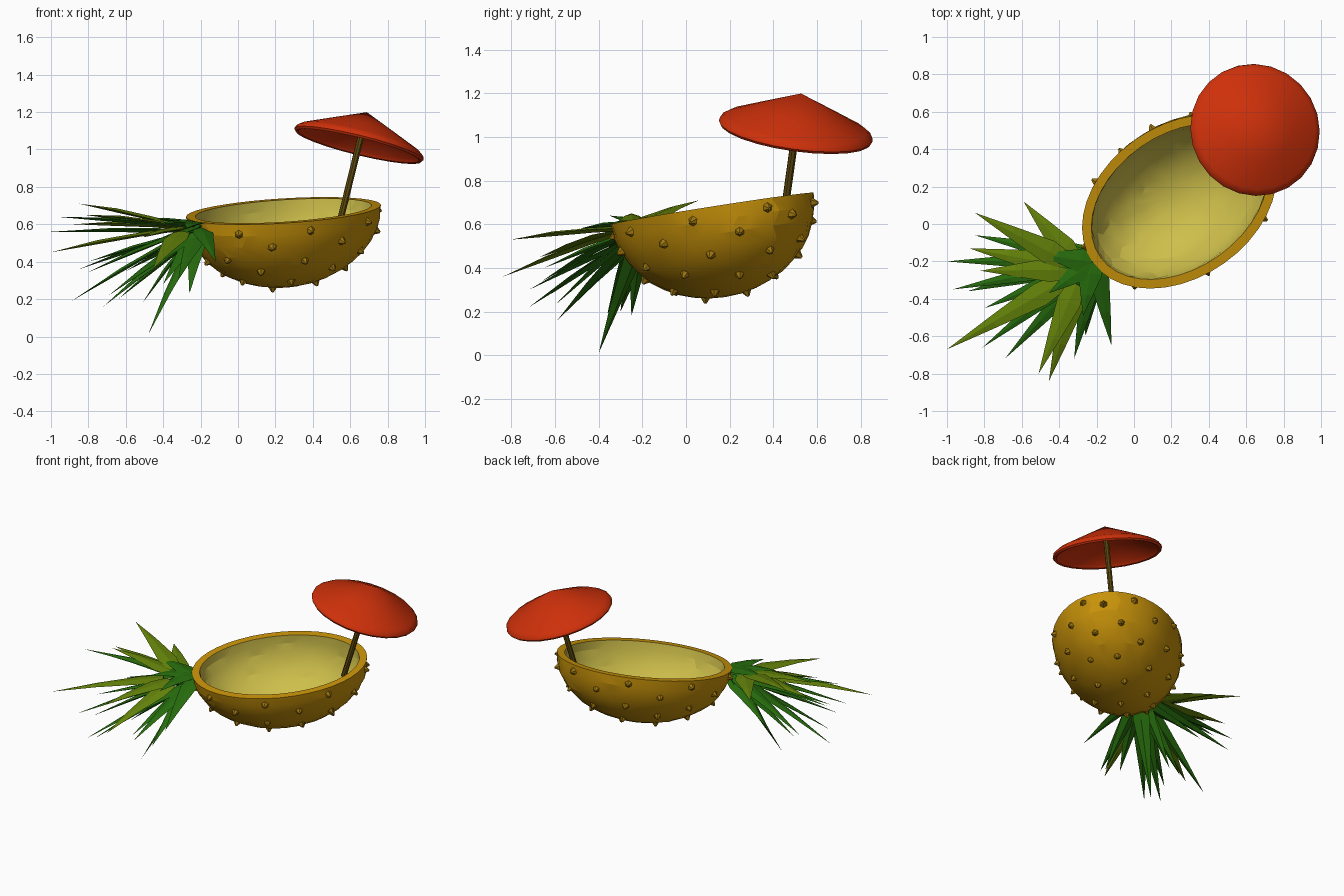
import bpy, bmesh, random
from math import sin, cos, pi, radians
from mathutils import Vector, Matrix

if "Cube" in bpy.data.objects:
    bpy.data.objects.remove(bpy.data.objects["Cube"])
random.seed(4)

def material(name, rgb):
    m = bpy.data.materials.new(name)
    m.diffuse_color = (*rgb, 1)
    m.use_nodes = True
    m.node_tree.nodes["Principled BSDF"].inputs["Base Color"].default_value = m.diffuse_color
    return m

RIND = material("rind", (0.58, 0.29, 0.003))
FLESH = material("flesh", (0.62, 0.52, 0.07))
EYE = material("eye", (0.34, 0.18, 0.004))
RED = material("red_paper", (0.62, 0.03, 0.003))
WOOD = material("wood", (0.11, 0.065, 0.004))
DARK = material("dark_leaf", (0.02, 0.15, 0.004))
LIGHT = material("light_leaf", (0.13, 0.23, 0.003))

def finish(bm, name, mats, smooth=None):
    bmesh.ops.recalc_face_normals(bm, faces=bm.faces)
    me = bpy.data.meshes.new(name)
    bm.to_mesh(me)
    bm.free()
    for m in mats:
        me.materials.append(m)
    ob = bpy.data.objects.new(name, me)
    bpy.context.collection.objects.link(ob)
    if smooth:
        bpy.ops.object.select_all(action='DESELECT')
        ob.select_set(True)
        bpy.context.view_layer.objects.active = ob
        bpy.ops.object.shade_smooth_by_angle(angle=radians(smooth))
    return ob

def bridge(bm, r0, r1, mat=0):
    n = max(len(r0), len(r1))
    for i in range(n):
        j = (i + 1) % n
        quad = [r0[i % len(r0)], r0[j % len(r0)], r1[j % len(r1)], r1[i % len(r1)]]
        bm.faces.new(list(dict.fromkeys(quad))).material_index = mat

# Frame of the halved fruit: long axis u, side v, rim normal w
W = Vector((-0.02, -0.15, 1)).normalized()
U = Vector((cos(radians(36)), sin(radians(36)), 0))
U = (U - W * U.dot(W)).normalized()
V = W.cross(U)
C = Vector((0.243, 0.12, 0.672))
A, B, WALL = 0.57, 0.41, 0.05

def place(u, v, w):
    return C + U * u + V * v + W * w

# Hollow half fruit, outer skin, flat rim and inner flesh
bm = bmesh.new()
N, K = 40, 10

def bowl_rings(a, b, jitter):
    rings = []
    for k in range(K):
        t = pi / 2 * k / K
        ring = []
        for i in range(N):
            p = 2 * pi * (i + 0.5 * (k % 2)) / N
            s = 1 + (random.uniform(-jitter, jitter) if 0 < k < 8 else 0)
            ring.append(bm.verts.new(place(a * s * cos(t) * cos(p), b * s * cos(t) * sin(p), -b * s * sin(t))))
        rings.append(ring)
    return rings + [[bm.verts.new(place(0, 0, -b))]]

outer = bowl_rings(A, B, 0.006)
inner = bowl_rings(A - WALL, B - WALL, 0.006)
for k in range(K):
    bridge(bm, outer[k], outer[k + 1], 0)
    bridge(bm, inner[k], inner[k + 1], 1)
bridge(bm, outer[0], inner[0], 0)
finish(bm, "fruit_shell", [RIND, FLESH], 12)

# Staggered rows of small thorny eyes over the skin
bm = bmesh.new()
for row in range(8):
    t = radians(14 + row * 21.7)
    n = max(2, round(7 * sin(t)))
    for i in range(n):
        s = pi * (i + (0.25 if row % 2 else 0.7)) / n
        pos = (A * cos(t), B * sin(t) * cos(s), -B * sin(t) * sin(s))
        nor = (U * (pos[0] / A**2) + V * (pos[1] / B**2) + W * (pos[2] / B**2)).normalized()
        mat = Matrix.Translation(place(*pos) + nor * 0.006) @ nor.to_track_quat('Z', 'Y').to_matrix().to_4x4()
        bmesh.ops.create_cone(bm, cap_ends=True, segments=6, radius1=0.03, radius2=0.006, depth=0.036, matrix=mat)
finish(bm, "skin_eyes", [EYE])

# Leaf crown: flat blades from the fruit's end to each tip
ROOT = place(-A + 0.03, 0, -0.04)

def leaf(bm, tip, width, mat, offset):
    base = ROOT + offset
    tip = Vector(tip)
    d = tip - base
    side = d.cross(Vector((0, 0, 1))).normalized()
    up = side.cross(d).normalized()
    rings = []
    for t, wd in ((0, 0.7), (0.2, 1), (0.6, 0.52)):
        c = base + d * t + up * (0.04 * t * (1 - t))
        h = width * wd / 2
        rings.append([bm.verts.new(c + side * h), bm.verts.new(c + up * 0.008),
                      bm.verts.new(c - side * h), bm.verts.new(c - up * 0.014)])
    rings.append([bm.verts.new(tip)])
    for r0, r1 in zip(rings, rings[1:]):
        bridge(bm, r0, r1, mat)
    bm.faces.new(rings[0]).material_index = mat

light_tips = [(-0.59, 0.12, 0.6), (-0.85, 0.06, 0.71), (-1.0, -0.67, 0.45), (-0.51, -0.80, 0.53),
              (-0.455, -0.84, 0.36), (-0.88, -0.13, 0.6), (-0.82, -0.25, 0.65)]
dark_tips = [(-1.0, -0.20, 0.56), (-0.97, -0.35, 0.64), (-0.81, -0.66, 0.34), (-0.69, -0.72, 0.22),
             (-0.72, -0.59, 0.16), (-0.89, -0.36, 0.19), (-0.48, -0.40, 0.01), (-0.64, -0.30, 0.20),
             (-0.32, -0.72, 0.30), (-0.26, -0.60, 0.23), (-0.12, -0.65, 0.40), (-0.51, -0.25, 0.18),
             (-0.80, -0.45, 0.40), (-0.60, -0.05, 0.35), (-0.40, -0.62, 0.28), (-0.85, -0.06, 0.36)]
bm = bmesh.new()
for tip in light_tips:
    reach = (Vector(tip) - ROOT) * 0.14
    leaf(bm, tip, 0.13, 1, Vector((-0.07, -0.05, 0.01)) + reach)
for tip in dark_tips:
    leaf(bm, tip, 0.11, 0, Vector((-0.01, -0.01, random.uniform(-0.03, 0.02))))
# short inner blades that close the crown's heart
for a in (-0.7, 0, 0.7):
    out = U * cos(a) + V * sin(a)
    leaf(bm, ROOT - out * 0.32 + Vector((0, 0, 0.05)), 0.13, 0, Vector((-0.03, -0.02, 0.03)))
finish(bm, "leaf_crown", [DARK, LIGHT])

# Paper parasol, a lathed cone with a rolled edge on a tilted stick
axis = Vector((0.246, 0.14, 1)).normalized()
tilt = Matrix.Translation((0.647, 0.503, 1.028)) @ axis.to_track_quat('Z', 'Y').to_matrix().to_4x4()
profile = [(0, 0.178), (0.18, 0.1), (0.325, 0.036), (0.352, 0.016), (0.356, 0.0), (0.347, -0.012),
           (0.333, -0.008), (0.322, 0.01), (0.17, 0.083), (0, 0.155)]
bm = bmesh.new()
rings = []
for r, z in profile:
    n = 24 if r else 1
    rings.append([bm.verts.new(tilt @ Vector((r * cos(2 * pi * i / n), r * sin(2 * pi * i / n), z))) for i in range(n)])
for r0, r1 in zip(rings, rings[1:]):
    bridge(bm, r0, r1)
finish(bm, "parasol_canopy", [RED], 40)

bm = bmesh.new()
low, high = -0.5, 0.16
bmesh.ops.create_cone(bm, cap_ends=True, segments=8, radius1=0.018, radius2=0.018, depth=high - low,
                      matrix=tilt @ Matrix.Translation((0, 0, (low + high) / 2)))
finish(bm, "parasol_stick", [WOOD])
